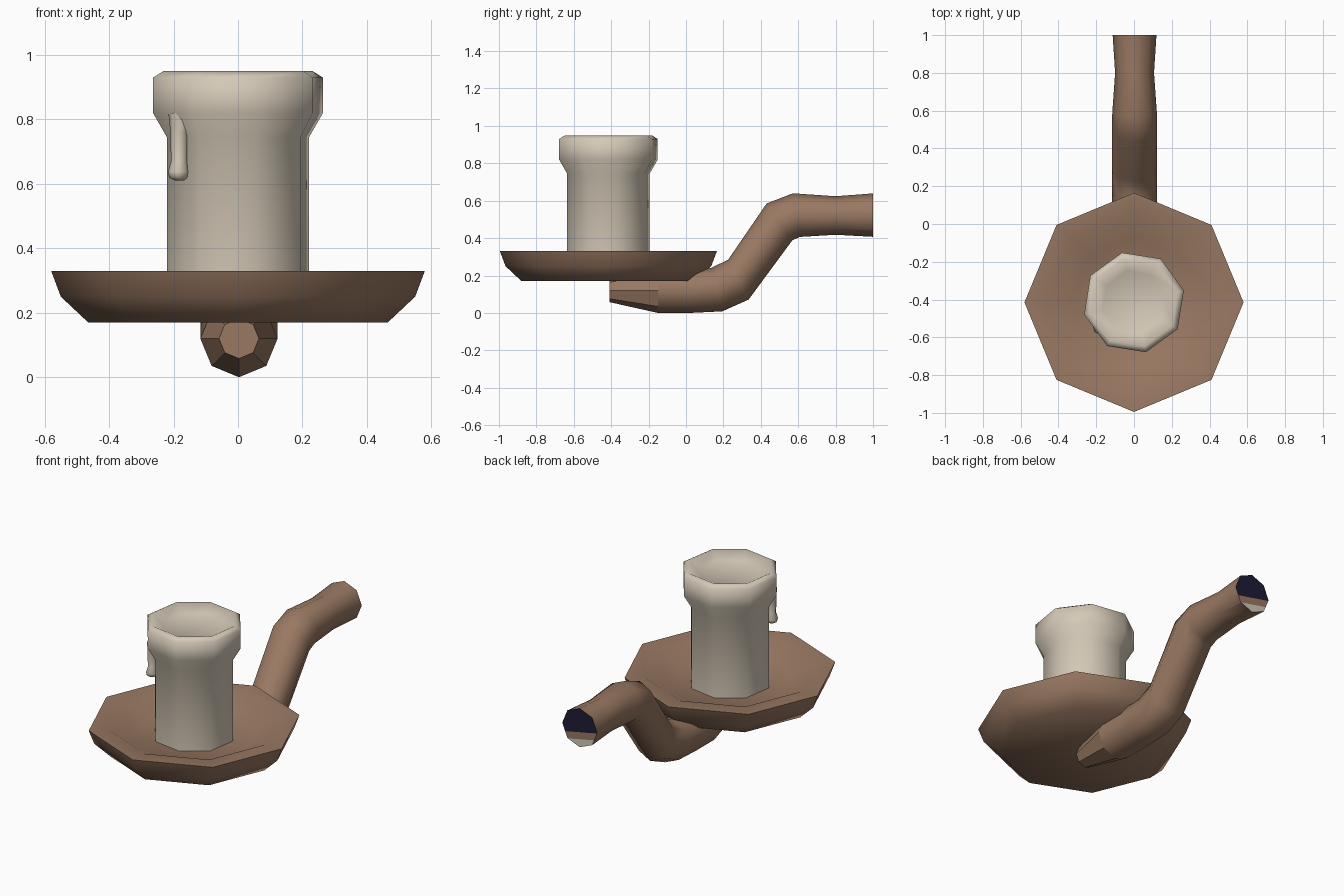
import bpy, bmesh, math
from mathutils import Vector

if "Cube" in bpy.data.objects:
    bpy.data.objects.remove(bpy.data.objects["Cube"])


def material(name, col):
    m = bpy.data.materials.new(name)
    m.diffuse_color = (*col, 1)
    m.use_nodes = True
    m.node_tree.nodes["Principled BSDF"].inputs["Base Color"].default_value = m.diffuse_color
    return m


BROWN = material("brown clay", (0.32, 0.19, 0.123))
WAX = material("cream wax", (0.66, 0.585, 0.475))
NAVY = material("dark navy", (0.012, 0.012, 0.035))
CY = -0.415  # dish and candle axis


def ring(centre, r, side=Vector((1, 0, 0)), up=Vector((0, 1, 0)), phase=0.0, n=8):
    pts = []
    for i in range(n):
        a = phase + 2 * math.pi * i / n
        pts.append(Vector(centre) + side * r * math.cos(a) + up * r * math.sin(a))
    return pts


def loft(name, rings, mats, smooth=50):
    """Skin a list of equal rings, close both ends, smooth by angle."""
    bm = bmesh.new()
    rows = [[bm.verts.new(p) for p in r] for r in rings]
    n = len(rows[0])
    for a, b in zip(rows, rows[1:]):
        for i in range(n):
            j = (i + 1) % n
            bm.faces.new((a[i], a[j], b[j], b[i]))
    bm.faces.new(rows[0][::-1])
    bm.faces.new(rows[-1])
    bmesh.ops.recalc_face_normals(bm, faces=bm.faces[:])
    me = bpy.data.meshes.new(name)
    bm.to_mesh(me)
    bm.free()
    for m in mats:
        me.materials.append(m)
    ob = bpy.data.objects.new(name, me)
    bpy.context.collection.objects.link(ob)
    bpy.ops.object.select_all(action='DESELECT')
    ob.select_set(True)
    bpy.context.view_layer.objects.active = ob
    bpy.ops.object.shade_smooth_by_angle(angle=math.radians(smooth))
    return ob


def lathe(name, profile, mat, phase=0.0, smooth=85):
    return loft(name, [ring((0, CY, z), r, phase=phase) for r, z in profile], [mat], smooth)


# Octagonal dish: broad rounded rim stepping down to a flat floor
dish = lathe("dish", [(0.465, 0.17), (0.55, 0.25), (0.58, 0.33),
                      (0.47, 0.325), (0.34, 0.26)], BROWN)
# Keep the underside flat with a crisp edge
sharp = dish.data.attributes.get("sharp_edge") or dish.data.attributes.new("sharp_edge", 'BOOLEAN', 'EDGE')
for e in dish.data.edges:
    if all(dish.data.vertices[v].co.z < 0.18 for v in e.vertices):
        sharp.data[e.index].value = True

# Candle with flared lip and hollow top
lathe("candle", [(0.227, 0.25), (0.227, 0.745), (0.271, 0.82), (0.271, 0.93),
                 (0.238, 0.95), (0.17, 0.913)], WAX, phase=math.radians(13.5))

# Wax drip below the lip, front left: radius, height, distance from candle axis
drip = [(0.012, 0.61, 0.226), (0.029, 0.62, 0.228), (0.033, 0.638, 0.228),
        (0.026, 0.67, 0.225), (0.028, 0.76, 0.225), (0.046, 0.82, 0.21)]
ca, sa = math.cos(math.radians(216)), math.sin(math.radians(216))
loft("wax_drip", [ring((d * ca, CY + d * sa, z), r) for r, z, d in drip], [WAX], 85)

# Bent handle: y, z, radius and ring tilt (degrees from level)
path = [(-0.41, 0.12, 0.062, 0), (-0.15, 0.12, 0.12, 0), (0.02, 0.12, 0.12, 0),
        (0.165, 0.125, 0.12, 14), (0.28, 0.178, 0.12, 27), (0.50, 0.487, 0.12, 35),
        (0.59, 0.523, 0.118, 9), (0.80, 0.521, 0.103, 0), (1.0, 0.523, 0.116, 0)]
rings = []
for y, z, r, t in path:
    t = math.radians(t)
    rings.append(ring((0.003, y, z), r, up=Vector((0, -math.sin(t), math.cos(t)))))
handle = loft("handle", rings, [BROWN, NAVY, WAX])

# Three slanted colour bands on the handle's end face, faceted handle tip
bm = bmesh.new()
bm.from_mesh(handle.data)
HI, LO = 0.497, 0.455
for h in (HI, LO):
    caps = [f for f in bm.faces if f.calc_center_median().y > 0.99]
    geom = caps + list({e for f in caps for e in f.edges}) + list({v for f in caps for v in f.verts})
    bmesh.ops.bisect_plane(bm, geom=geom, plane_co=(0, 1, h), plane_no=(0.2, 0, 1))
for f in bm.faces:
    c = f.calc_center_median()
    if c.y > 0.99:
        k = c.z + 0.2 * c.x
        f.material_index = 1 if k > HI else 0 if k > LO else 2
        f.smooth = False
    elif c.y < -0.16:
        f.smooth = False
bm.to_mesh(handle.data)
bm.free()
